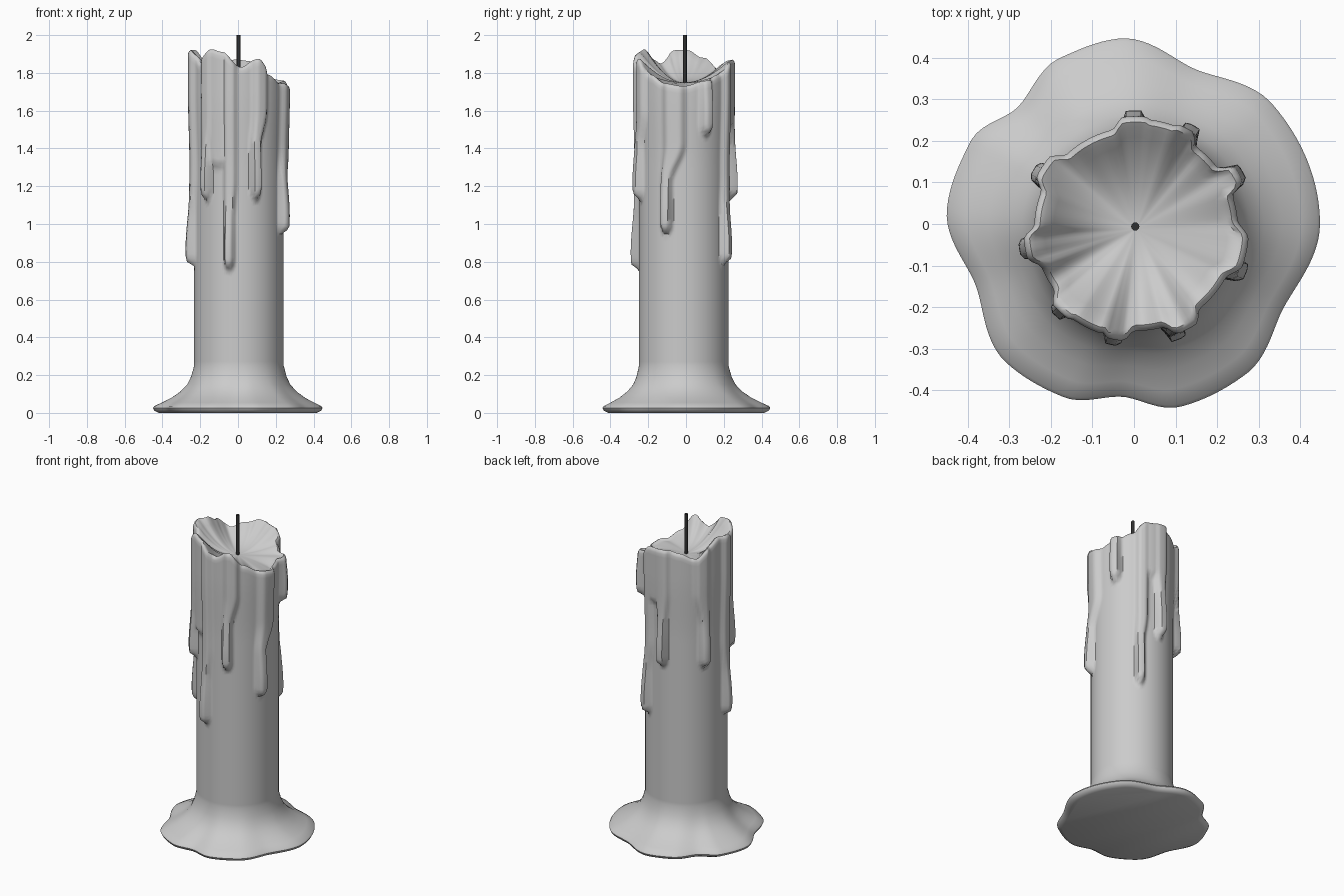
import bpy, bmesh, math

cube = bpy.data.objects.get("Cube")
if cube:
    bpy.data.objects.remove(cube, do_unlink=True)


def material(name, value):
    m = bpy.data.materials.new(name)
    m.use_nodes = True
    color = (value, value, value, 1)
    m.diffuse_color = color
    m.node_tree.nodes["Principled BSDF"].inputs["Base Color"].default_value = color
    return m


wax = material("pale wax", 0.6)
char = material("charred wick", 0.03)

COLUMNS, ROWS = 144, 72
BODY_R = 0.237
BOWL_Z = 1.75
CENTRE = (0.005, -0.012)

# Outline of the wax puddle: angle, radius
PUDDLE = [(0, .447), (41, .44), (68, .40), (94, .447), (114, .437), (135, .396),
          (153, .44), (176, .451), (201, .408), (227, .453), (248, .449),
          (266, .416), (284, .453), (307, .45), (331, .412)]
# Height of the melted rim: angle, z
RIM = [(0, 1.73), (30, 1.76), (50, 1.79), (70, 1.86), (95, 1.87), (115, 1.85),
       (135, 1.82), (155, 1.88), (175, 1.92), (190, 1.92), (212, 1.85),
       (235, 1.925), (250, 1.91), (272, 1.83), (294, 1.875), (312, 1.79), (335, 1.745)]
# Drips: tip angle, upper angle, tip height, half width, extra width higher up
DRIPS = [(91, 91, 1.12, 9, 4), (61, 64, 0.78, 8, 2), (28, 28, 1.46, 9, 0),
         (338, 348, 0.94, 9, 8), (291, 297, 1.12, 8, 4), (258, 259, 0.75, 8, 2),
         (227, 228, 1.12, 8, 4), (190, 190, 0.77, 9, 3), (150, 146, 1.12, 9, 4),
         (243, 243, 1.29, 17, 0), (77, 77, 1.5, 17, 0)]


def smooth(t):
    t = max(0.0, min(1.0, t))
    return t * t * (3 - 2 * t)


def around(table, a):
    """Smooth periodic lookup by angle in degrees."""
    pts = table + [(360 + table[0][0], table[0][1])]
    for (a0, v0), (a1, v1) in zip(pts, pts[1:]):
        if a0 <= a <= a1:
            return v0 + (v1 - v0) * smooth((a - a0) / (a1 - a0))


def drip_radius(a, z):
    """Body radius including the thickest drip at this place."""
    extra = 0.0
    for tip, upper, end, width, widen in DRIPS:
        k = smooth((z - end - 0.28) / 0.2)
        w = width + widen * k
        delta = (a - tip - (upper - tip) * k + 180) % 360 - 180
        cap = 0.06
        d = math.hypot(delta / w, max(0, end + cap - z) / cap)
        thick = 0.026 + 0.022 * math.exp(-((z - end - 0.1) / 0.2) ** 2)
        if width > 15:
            thick = 0.02
        extra = max(extra, thick * smooth((1 - d) * 1.7))
    return BODY_R + 0.008 * smooth((z - 1.3) / 0.4) + extra


def column(angle):
    """Points from the underside, up the outside, into the bowl."""
    rad = math.radians(angle)
    c, s = math.cos(rad), math.sin(rad)
    edge, rim = around(PUDDLE, angle), around(RIM, angle)
    pts = []

    def add(r, z, k=1.0):
        pts.append((CENTRE[0] * k + c * r, CENTRE[1] * k + s * r, z))

    # Puddle underside, edge and flare
    add(edge * 0.93, 0, 0)
    add(edge * 0.985, 0.012, 0)
    add(edge, 0.026, 0)
    add(edge * 0.985, 0.036, 0)
    for t, z in ((.78, .055), (.55, .08), (.34, .112), (.17, .15), (.07, .195)):
        add(BODY_R + (edge - BODY_R) * t, z, 1 - t)
    # Shaft with drips
    for i in range(ROWS + 1):
        z = 0.25 + (rim - 0.27) * i / ROWS
        add(drip_radius(angle, z), z)
    # Rounded lip and bowl
    top = drip_radius(angle, rim)
    add(top - 0.005, rim - 0.006)
    add(top - 0.014, rim)
    add(top - 0.026, rim - 0.008)
    for i in range(1, 11):
        t = 1 - i / 11
        r = t * ((top - 0.026) * t + BODY_R * 0.9 * (1 - t))
        add(r, BOWL_Z + (rim - 0.008 - BOWL_Z) * t ** 2.2)
    return pts


# Candle: one skin wrapped around the axis
bm = bmesh.new()
cols = [[bm.verts.new(p) for p in column(360 * j / COLUMNS)] for j in range(COLUMNS)]
for j, left in enumerate(cols):
    right = cols[(j + 1) % COLUMNS]
    for i in range(len(left) - 1):
        bm.faces.new((left[i], right[i], right[i + 1], left[i + 1]))
bowl_centre = bm.verts.new((CENTRE[0], CENTRE[1], BOWL_Z))
for j, left in enumerate(cols):
    bm.faces.new((left[-1], cols[(j + 1) % COLUMNS][-1], bowl_centre))
bm.faces.new([col[0] for col in reversed(cols)])
bmesh.ops.recalc_face_normals(bm, faces=bm.faces)
mesh = bpy.data.meshes.new("candle")
bm.to_mesh(mesh)
bm.free()
candle = bpy.data.objects.new("candle", mesh)
bpy.context.collection.objects.link(candle)
mesh.materials.append(wax)

# Wick
bpy.ops.mesh.primitive_cylinder_add(vertices=12, radius=0.01, depth=0.28,
                                    location=(0.003, -0.006, 1.86))
wick = bpy.context.object
wick.name = "wick"
wick.data.materials.append(char)

# Soft shading with crisp edges
for obj in (candle, wick):
    bpy.ops.object.select_all(action='DESELECT')
    obj.select_set(True)
    bpy.context.view_layer.objects.active = obj
    bpy.ops.object.shade_smooth_by_angle(angle=math.radians(50))
